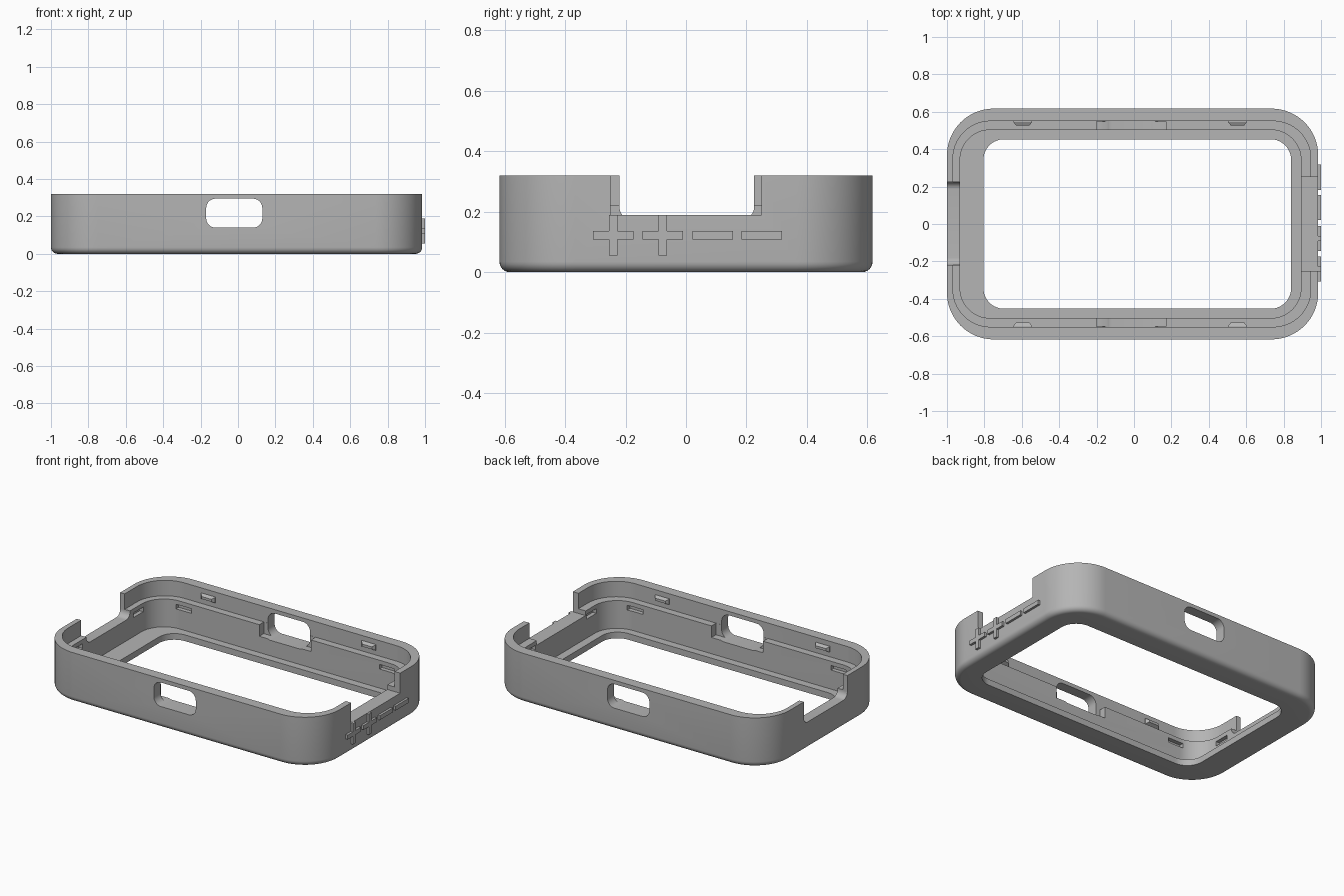
import bpy, bmesh, math

cube = bpy.data.objects.get("Cube")
if cube:
    bpy.data.objects.remove(cube)

grey = bpy.data.materials.new("mid_grey")
grey.use_nodes = True
colour = (0.46, 0.46, 0.46, 1)
grey.diffuse_color = colour
grey.node_tree.nodes["Principled BSDF"].inputs["Base Color"].default_value = colour


def rounded(a0, a1, b0, b1, r, n=16):
    """Points around a rounded rectangle."""
    pts = []
    corners = [(a1 - r, b1 - r), (a0 + r, b1 - r), (a0 + r, b0 + r), (a1 - r, b0 + r)]
    for k, (ca, cb) in enumerate(corners):
        for i in range(n + 1):
            t = math.pi / 2 * (k + i / n)
            pts.append((ca + r * math.cos(t), cb + r * math.sin(t)))
    return pts


def finish(name, bm):
    bmesh.ops.recalc_face_normals(bm, faces=bm.faces)
    mesh = bpy.data.meshes.new(name)
    bm.to_mesh(mesh)
    bm.free()
    mesh.materials.append(grey)
    ob = bpy.data.objects.new(name, mesh)
    bpy.context.collection.objects.link(ob)
    return ob


def bridge(bm, a, b):
    n = len(a)
    for i in range(n):
        j = (i + 1) % n
        bm.faces.new((a[i], a[j], b[j], b[i]))


def prism(name, outline, lo, hi, axis):
    """Extrude an outline along x or y."""
    bm = bmesh.new()
    place = (lambda a, b, d: (d, a, b)) if axis == "x" else (lambda a, b, d: (a, d, b))
    rings = [[bm.verts.new(place(a, b, d)) for a, b in outline] for d in (lo, hi)]
    bridge(bm, *rings)
    for ring in rings:
        bm.faces.new(ring)
    return finish(name, bm)


def box(name, x0, x1, y0, y1, z0, z1):
    return prism(name, [(x0, z0), (x1, z0), (x1, z1), (x0, z1)], y0, y1, "y")


# Frame section: outer wall, rounded bottom edge, opening, floor, ledge, recess
TOP, LEDGE, FLOOR, FILLET = 0.32, 0.22, 0.04, 0.035
X0, X1, Y = -1.0, 0.985, 0.617
levels = [((X0, X1, -Y, Y, 0.25), TOP)]
for i in range(7):
    t = math.pi / 2 * i / 6
    d = FILLET * (1 - math.cos(t))
    levels.append(((X0 + d, X1 - d, -Y + d, Y - d, 0.25 - d), FILLET * (1 - math.sin(t))))
opening = (-0.805, 0.84, -0.453, 0.453, 0.11)
lower = (-0.93, 0.893, -0.503, 0.503, 0.16)
upper = (-0.968, 0.945, -0.55, 0.55, 0.2)
levels += [(opening, 0), (opening, FLOOR), (lower, FLOOR),
           (lower, LEDGE), (upper, LEDGE), (upper, TOP)]

bm = bmesh.new()
loops = [[bm.verts.new((x, y, z)) for x, y in rounded(*rect)] for rect, z in levels]
for k, loop in enumerate(loops):
    bridge(bm, loop, loops[(k + 1) % len(loops)])
frame = finish("frame", bm)

# Cutters: side windows, ledge notches, end gaps
cutters = [
    prism("window_cutter", rounded(-0.17, 0.13, 0.14, 0.295, 0.05, 8), -1, 1, "y"),
    box("notch_cutter", -0.2, 0.17, -0.549, 0.549, 0.145, 0.5),
    prism("right_gap_cutter", rounded(-0.22, 0.225, 0.175, 0.6, 0.04, 8), -1.2, -0.85, "x"),
    box("left_gap_cutter", 0.86, 1.2, -0.25, 0.25, 0.19, 0.5),
]
# Latch slots in the lower wall
for s in (-1, 1):
    for x in (-0.74, 0.715):
        a, b = sorted((s * 0.48, s * 0.53))
        cutters.append(box("slot_cutter", x - 0.055, x + 0.055, a, b, 0.163, 0.193))
    for x in (-0.93, 0.893):
        cutters.append(box("slot_cutter", x - 0.025, x + 0.025,
                           s * 0.31 - 0.05, s * 0.31 + 0.05, 0.163, 0.193))

bpy.context.view_layer.objects.active = frame
for cutter in cutters:
    mod = frame.modifiers.new("cut", "BOOLEAN")
    mod.operation = "DIFFERENCE"
    mod.solver = "EXACT"
    mod.object = cutter
    bpy.ops.object.modifier_apply(modifier=mod.name)
    bpy.data.objects.remove(cutter)

bpy.ops.object.select_all(action="DESELECT")
frame.select_set(True)
bpy.ops.object.shade_smooth_by_angle(angle=math.radians(30))

# Tapered snap tabs on the upper wall
for s in (-1, 1):
    for x in (-0.595, 0.553):
        bm = bmesh.new()
        rings = []
        for y, w, h in ((0.56, 0.05, 0.018), (0.545, 0.05, 0.018), (0.527, 0.036, 0.008)):
            rings.append([bm.verts.new((x + a * w, s * y, 0.27 + b * h))
                          for a, b in ((-1, -1), (1, -1), (1, 1), (-1, 1))])
        bridge(bm, rings[0], rings[1])
        bridge(bm, rings[1], rings[2])
        bm.faces.new(rings[0])
        bm.faces.new(rings[2])
        finish("snap_tab", bm)

# Raised polarity marks on the left end
W, T, Z = 0.067, 0.014, 0.122
for y in (-0.24, -0.077):
    plus = [(-W, -T), (-T, -T), (-T, -W), (T, -W), (T, -T), (W, -T),
            (W, T), (T, T), (T, W), (-T, W), (-T, T), (-W, T)]
    prism("plus_mark", [(y + a, Z + b) for a, b in plus], 0.975, 1.0, "x")
for y in (0.088, 0.25):
    box("minus_mark", 0.975, 1.0, y - W, y + W, Z - T, Z + T)
